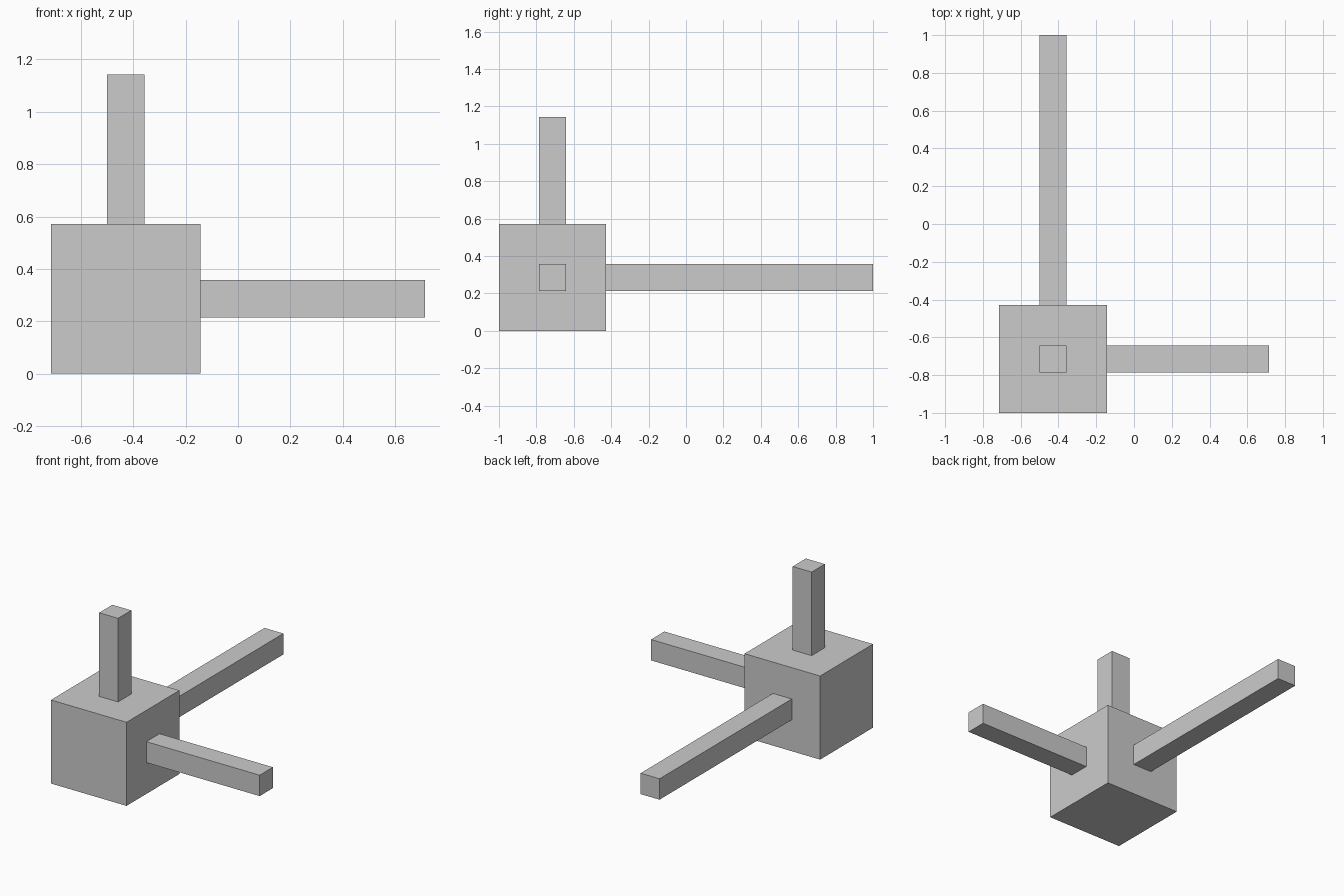
import bpy
from mathutils import Vector

old = bpy.data.objects.get("Cube")
if old:
    bpy.data.objects.remove(old, do_unlink=True)

# One plain grey for everything
grey = bpy.data.materials.new("light grey")
grey.use_nodes = True
colour = (0.6, 0.6, 0.6, 1)
grey.diffuse_color = colour
grey.node_tree.nodes["Principled BSDF"].inputs["Base Color"].default_value = colour

UNIT = 1 / 7    # bar thickness; every size is a multiple of it
HUB = Vector((-3, -5, 2)) * UNIT
HALF = 2 * UNIT


def box(name, centre, size):
    bpy.ops.mesh.primitive_cube_add(size=1, location=centre)
    ob = bpy.context.object
    ob.name = ob.data.name = name
    ob.scale = size
    bpy.ops.object.transform_apply(location=False, rotation=False, scale=True)
    ob.data.materials.append(grey)


def bar(name, axis, length):
    # Square bar standing out from one face of the block
    size = Vector((UNIT, UNIT, UNIT))
    size[axis] = length * UNIT
    centre = HUB.copy()
    centre[axis] += HALF + size[axis] / 2
    box(name, centre, size)


# Central block
box("block", HUB, Vector((1, 1, 1)) * 2 * HALF)

# Three bars of different lengths
bar("left_bar", 0, 6)
bar("back_bar", 1, 10)
bar("top_bar", 2, 4)
